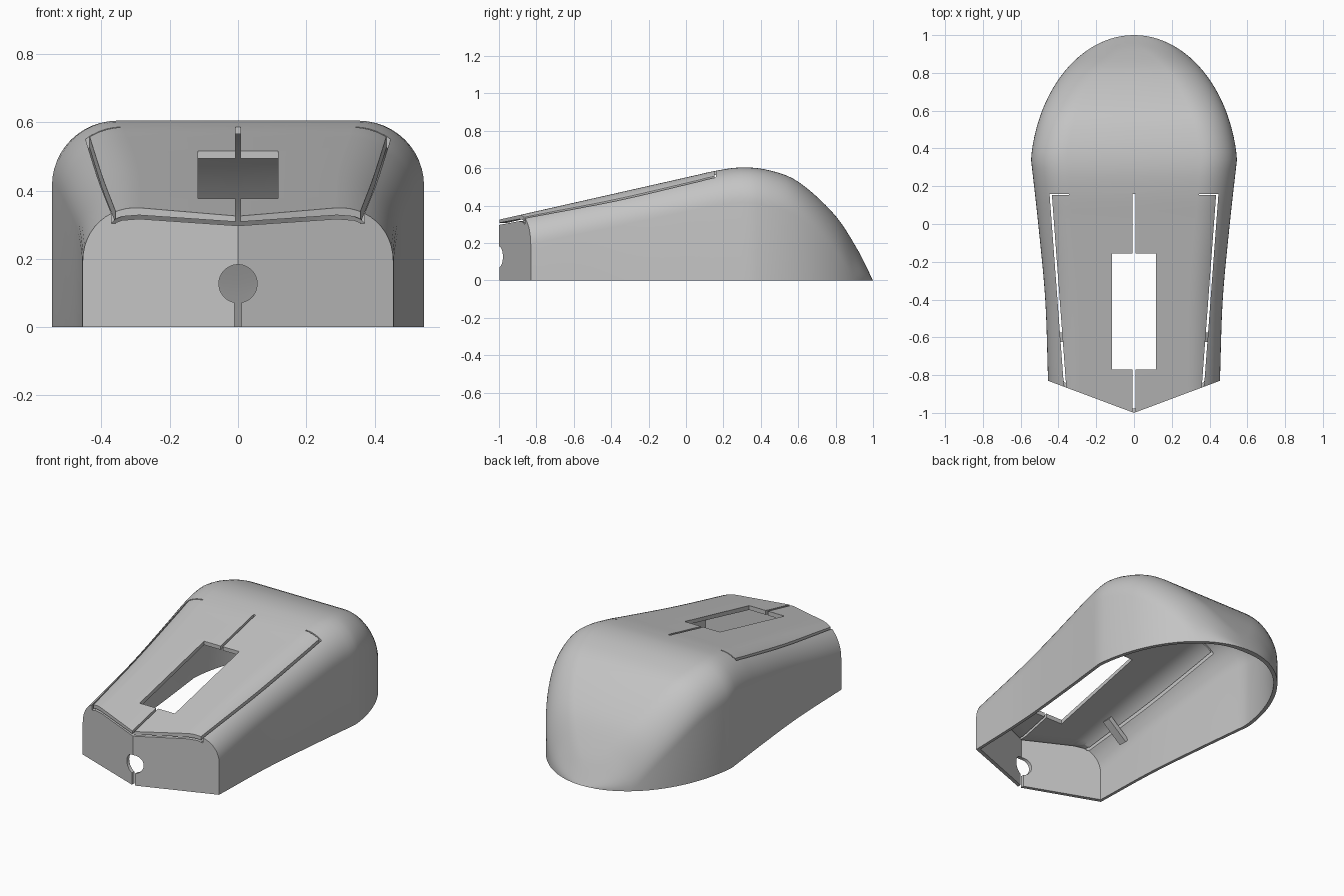
import bpy, bmesh, math
from mathutils import Matrix, Vector

old = bpy.data.objects.get("Cube")
if old:
    bpy.data.objects.remove(old, do_unlink=True)

grey = bpy.data.materials.new("plain_grey")
grey.use_nodes = True
COLOUR = (0.55, 0.55, 0.55, 1)
grey.diffuse_color = COLOUR
grey.node_tree.nodes["Principled BSDF"].inputs["Base Color"].default_value = COLOUR


def curve(points, t):
    """Smooth interpolation through (t, value) points."""
    n = len(points)
    t = min(max(t, points[0][0]), points[-1][0])
    i = next(k for k in range(n - 1) if t <= points[k + 1][0])

    def slope(k):
        a, b = points[max(k - 1, 0)], points[min(k + 1, n - 1)]
        return (b[1] - a[1]) / (b[0] - a[0])
    (t0, v0), (t1, v1) = points[i], points[i + 1]
    d = t1 - t0
    u = (t - t0) / d
    return ((2*u**3 - 3*u**2 + 1) * v0 + (u**3 - 2*u**2 + u) * d * slope(i)
            + (3*u**2 - 2*u**3) * v1 + (u**3 - u**2) * d * slope(i + 1))


SIDE = [(-0.83, 0.455), (-0.4, 0.47), (0, 0.507), (0.34, 0.545)]
CROWN = [(0.05, 0.562), (0.15, 0.585), (0.3, 0.605), (0.45, 0.588), (0.6, 0.528),
         (0.8, 0.345), (0.92, 0.16), (1, 0)]


def half_width(y):
    if y <= 0.34:
        return curve(SIDE, y)
    return 0.55 * math.sqrt(max(0, 1 - ((y - 0.25) / 0.75) ** 2))


def top_height(y):
    return 0.325 + 0.226 * (y + 1) if y < 0.1 else curve(CROWN, y)


def half_section(y):
    """Points from top centre over the rounded shoulder to bottom centre."""
    w, h = half_width(y), top_height(y)
    r = 0.17 + 0.02 * min(1, (y + 0.83) / 1.17)
    rx, rz = min(r, 0.95 * w), min(r, 0.95 * h)
    pts = [(0, 0)]
    for k in range(13):
        a = math.pi / 2 * k / 12
        pts.append((w - rx + rx * math.sin(a), rz * (1 - math.cos(a))))
    pts += [(w, None), (0, None)]
    point = 0.17 * max(0, -y / 0.83) ** 2      # pointed nose
    out = []
    for x, drop in pts:
        yy = y - point * (1 - x / w) if w > 1e-6 else y
        out.append((x, yy, 0 if drop is None else max(0, top_height(yy) - drop)))
    return out


def finish(name, bm):
    bmesh.ops.recalc_face_normals(bm, faces=bm.faces)
    mesh = bpy.data.meshes.new(name)
    bm.to_mesh(mesh)
    bm.free()
    mesh.materials.append(grey)
    ob = bpy.data.objects.new(name, mesh)
    bpy.context.collection.objects.link(ob)
    return ob


def body(name):
    ys = [-0.83 + 1.17 * k / 26 for k in range(27)]
    ys += [0.34 + 0.66 * math.sin(math.pi / 2 * k / 26) for k in range(1, 27)]
    bm = bmesh.new()
    rings = []
    for y in ys:
        half = half_section(y)
        ring = half + [(-x, yy, z) for x, yy, z in half[-2:0:-1]]
        rings.append([bm.verts.new(p) for p in ring])
    n = len(rings[0])
    for a, b in zip(rings, rings[1:]):
        for k in range(n):
            bm.faces.new((a[k], a[(k + 1) % n], b[(k + 1) % n], b[k]))
    m = n // 2
    bm.faces.new(rings[0][:m + 1])
    bm.faces.new(rings[0][m:] + rings[0][:1])
    bmesh.ops.remove_doubles(bm, verts=bm.verts, dist=0.0005)
    return finish(name, bm)


def box(name, centre, size, rotation=None):
    bm = bmesh.new()
    bmesh.ops.create_cube(bm, size=1)
    rot = rotation or Matrix.Identity(4)
    bm.transform(Matrix.Translation(centre) @ rot @ Matrix.Diagonal((*size, 1)))
    return finish(name, bm)


# Hollow shell with an open base
shell = body("shell")
cavity = body("cavity_cutter")
for v in cavity.data.vertices:
    v.co = (v.co.x * 0.962, v.co.y * 0.978, v.co.z - 0.022)
cutters = [cavity]

# Wheel window and centre split between the buttons
cutters.append(box("window_cutter", (0, -0.4625, 0.5), (0.235, 0.615, 0.4)))
cutters.append(box("split_cutter", (0, -0.445, 0.5), (0.014, 1.21, 0.4)))

# Seams along the outer sides and back corners of the buttons
for s in (-1, 1):
    a, b = Vector((s * 0.362, -0.9, 0)), Vector((s * 0.441, 0.158, 0))
    d = b - a
    turn = Matrix.Rotation(math.atan2(-d.x, d.y), 4, 'Z')
    mid = (a + b) / 2
    cutters.append(box("side_seam_cutter", (mid.x, mid.y, 0.503), (0.012, d.length, 0.4), turn))
    cutters.append(box("back_seam_cutter", (s * 0.393, 0.156, 0.55), (0.098, 0.007, 0.2)))

# Gap under the front edge of the buttons
path = [(0.366, 0.303), (0.34, 0.313), (0.29, 0.317), (0, 0.297)]
path += [(-x, z) for x, z in path[-2::-1]]
bm = bmesh.new()
low = [bm.verts.new((x, -1.1, z)) for x, z in path]
high = [bm.verts.new((x, -1.1, z + 0.011)) for x, z in path]
strip = [bm.faces.new((low[k], low[k + 1], high[k + 1], high[k])) for k in range(len(path) - 1)]
new = bmesh.ops.extrude_face_region(bm, geom=strip)["geom"]
for v in new:
    if isinstance(v, bmesh.types.BMVert):
        v.co.y = -0.955 + 0.37 * abs(v.co.x)
cutters.append(finish("front_gap_cutter", bm))

# Cable hole and its slot in the nose
bm = bmesh.new()
bmesh.ops.create_cone(bm, cap_ends=True, segments=48, radius1=0.056, radius2=0.056, depth=0.4,
                      matrix=Matrix.Translation((0, -1, 0.127)) @ Matrix.Rotation(math.pi / 2, 4, 'X'))
cutters.append(finish("cable_hole_cutter", bm))
cutters.append(box("cable_slot_cutter", (0, -1, 0.03), (0.02, 0.4, 0.12)))

for c in cutters:
    c.hide_render = True
    mod = shell.modifiers.new(c.name, 'BOOLEAN')
    mod.operation = 'DIFFERENCE'
    mod.solver = 'EXACT'
    mod.object = c

# Bake the cuts and discard the cutters
bpy.context.view_layer.update()
baked = bpy.data.meshes.new_from_object(shell.evaluated_get(bpy.context.evaluated_depsgraph_get()))
shell.modifiers.clear()
shell.data = baked
baked.name = "shell"
baked.materials.clear()
baked.materials.append(grey)
for c in cutters:
    bpy.data.objects.remove(c, do_unlink=True)

# Struts bridging the side seams from inside
for s, side in ((-1, "right"), (1, "left")):
    box(side + "_strut", (s * 0.37, -0.6, 0.325), (0.16, 0.05, 0.03),
        Matrix.Rotation(s * math.radians(40), 4, 'Y'))

bpy.ops.object.select_all(action='DESELECT')
shell.select_set(True)
bpy.context.view_layer.objects.active = shell
bpy.ops.object.shade_smooth_by_angle(angle=math.radians(30))
